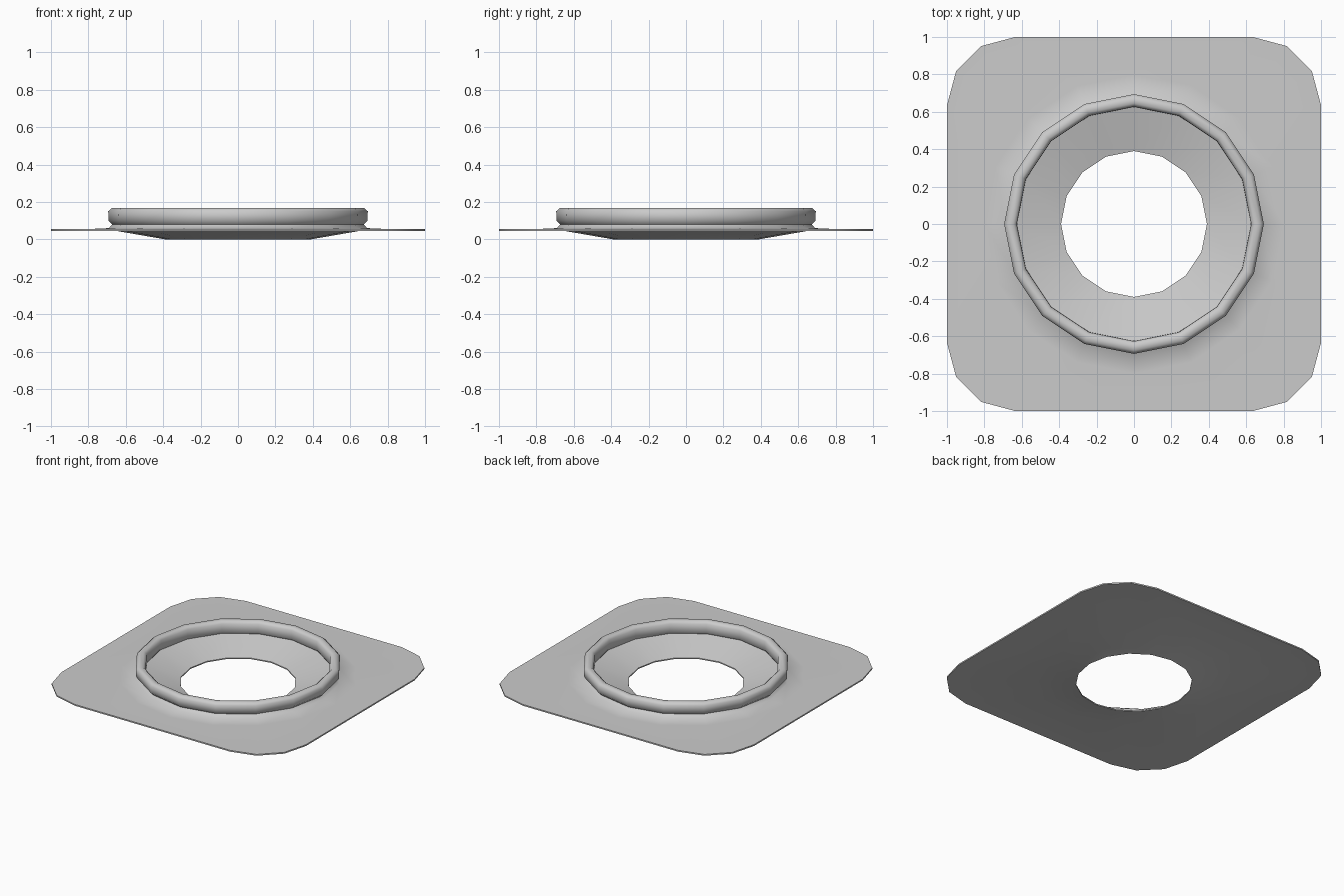
import bpy, bmesh, math

cube = bpy.data.objects.get("Cube")
if cube:
    bpy.data.objects.remove(cube, do_unlink=True)

SIDES = 16
grey = bpy.data.materials.new("light_grey")
grey.use_nodes = True
colour = (0.6, 0.6, 0.6, 1)
grey.diffuse_color = colour
grey.node_tree.nodes["Principled BSDF"].inputs["Base Color"].default_value = colour

bm = bmesh.new()


def close_loop(verts):
    return [bm.edges.new((v, verts[i - 1])) for i, v in enumerate(verts)]


def ring(radius, z):
    return [bm.verts.new((radius * math.cos(math.tau * i / SIDES),
                          radius * math.sin(math.tau * i / SIDES), z))
            for i in range(SIDES)]


def square(z, corner=0.365, steps=3):
    # Square outline with faceted round corners
    verts = []
    for q in range(4):
        mid = math.pi / 4 + q * math.pi / 2
        cx = math.copysign(1 - corner, math.cos(mid))
        cy = math.copysign(1 - corner, math.sin(mid))
        for s in range(steps + 1):
            a = (q + s / steps) * math.pi / 2
            verts.append(bm.verts.new((cx + corner * math.cos(a),
                                       cy + corner * math.sin(a), z)))
    return verts


def skin(a, b):
    for i in range(len(a)):
        bm.faces.new((a[i - 1], a[i], b[i], b[i - 1]))


# Collar and funnel: plate top, neck, rolled rim, sloping funnel, underside
profile = [(0.80, 0.055), (0.69, 0.06), (0.672, 0.08), (0.692, 0.10),
           (0.694, 0.15), (0.675, 0.167), (0.645, 0.167), (0.627, 0.15),
           (0.625, 0.09), (0.635, 0.075), (0.39, 0.008), (0.39, 0.0),
           (0.65, 0.045)]
rings = [ring(r, z) for r, z in profile]
for a, b in zip(rings, rings[1:]):
    skin(a, b)

# Square plate: rim wall, then top and bottom sheets around the collar
top, bottom = square(0.055), square(0.045)
skin(top, bottom)
for outer, inner in ((top, rings[0]), (bottom, rings[-1])):
    border = [bm.edges.get((loop[i - 1], v))
              for loop in (outer, inner) for i, v in enumerate(loop)]
    bmesh.ops.triangle_fill(bm, edges=border, use_beauty=True)

bmesh.ops.recalc_face_normals(bm, faces=bm.faces[:])
mesh = bpy.data.meshes.new("flanged_collar")
bm.to_mesh(mesh)
bm.free()
mesh.materials.append(grey)
collar = bpy.data.objects.new("flanged_collar", mesh)
bpy.context.collection.objects.link(collar)

# Smooth shading with crisp hole and plate edges
bpy.ops.object.select_all(action="DESELECT")
collar.select_set(True)
bpy.context.view_layer.objects.active = collar
bpy.ops.object.shade_smooth_by_angle(angle=math.radians(60))
